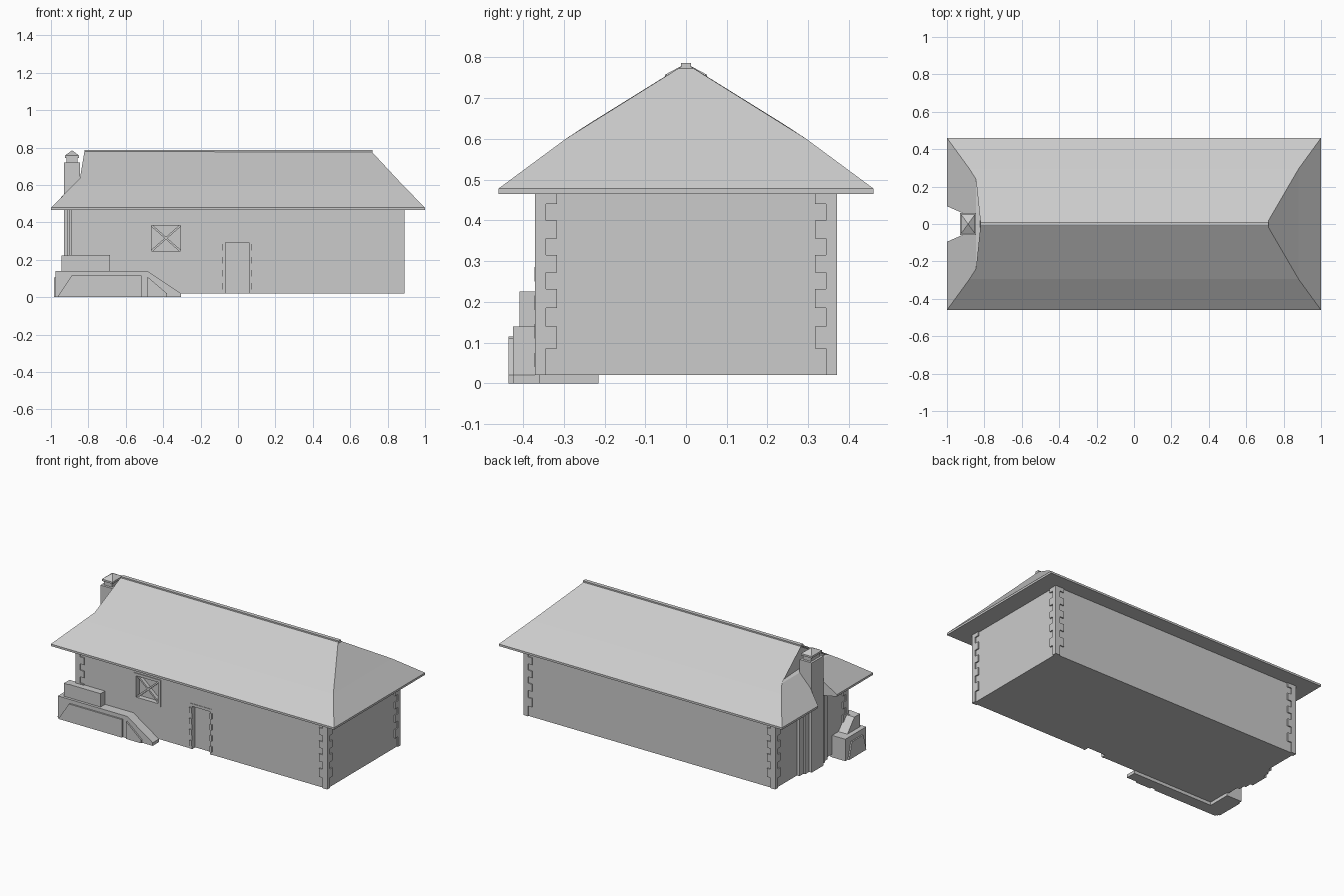
import bpy, bmesh
from mathutils import Vector

if "Cube" in bpy.data.objects:
    bpy.data.objects.remove(bpy.data.objects["Cube"])


def make(name, bm):
    bmesh.ops.recalc_face_normals(bm, faces=bm.faces)
    me = bpy.data.meshes.new(name)
    bm.to_mesh(me)
    bm.free()
    ob = bpy.data.objects.new(name, me)
    bpy.context.collection.objects.link(ob)
    return ob


def add_box(bm, x0, x1, y0, y1, z0, z1):
    vs = bmesh.ops.create_cube(bm, size=1)["verts"]
    for v in vs:
        v.co = Vector((x1 if v.co.x > 0 else x0, y1 if v.co.y > 0 else y0, z1 if v.co.z > 0 else z0))


def boxes(name, *dims):
    bm = bmesh.new()
    for d in dims:
        add_box(bm, *d)
    return make(name, bm)


def prism(name, pts, a, b, axis):
    """Extrude a profile: (x,z) along y, or (y,z) along x."""
    bm = bmesh.new()
    place = (lambda p, t: (p[0], t, p[1])) if axis == "y" else (lambda p, t: (t, p[0], p[1]))
    f = bm.faces.new([bm.verts.new(place(p, a)) for p in pts])
    ext = bmesh.ops.extrude_face_region(bm, geom=[f])["geom"]
    off = Vector((0, b - a, 0)) if axis == "y" else Vector((b - a, 0, 0))
    bmesh.ops.translate(bm, vec=off, verts=[g for g in ext if isinstance(g, bmesh.types.BMVert)])
    return make(name, bm)


# Walls with recessed window and door
walls = boxes("walls", (-.882, .882, -.363, .363, .02, .47))
for name, d in (("window_cutter", (-.48, -.29, -.5, -.335, .23, .40)),
                ("door_cutter", (-.085, .075, -.5, -.335, 0, .31))):
    cutter = boxes(name, d)
    cutter.hide_render = True
    mod = walls.modifiers.new(name, "BOOLEAN")
    mod.object = cutter
    mod.operation = "DIFFERENCE"
    mod.solver = "EXACT"
    bpy.context.view_layer.objects.active = walls
    bpy.ops.object.modifier_apply(modifier=mod.name)
    bpy.data.objects.remove(cutter)

# Corner quoins
teeth = [(.085, .14), (.185, .232), (.272, .315), (.355, .40), (.44, .466)]
for sx, nx in ((1, "right"), (-1, "left")):
    for sy, ny in ((1, "back"), (-1, "front")):
        bm = bmesh.new()
        spans = [(.857, .343, .02, .466)] + [(.83, .316, a, b) for a, b in teeth]
        for ix, iy, a, b in spans:
            xs, ys = sorted((sx * ix, sx * .89)), sorted((sy * iy, sy * .37))
            add_box(bm, *xs, *ys, a, b)
        make(f"quoins_{ny}_{nx}", bm)

# Window frame and crossed bars
boxes("window_frame", (-.48, -.462, -.367, -.335, .23, .40), (-.308, -.29, -.367, -.335, .23, .40),
      (-.462, -.308, -.367, -.335, .23, .247), (-.462, -.308, -.367, -.335, .383, .40))
for i, (z0, z1) in enumerate(((.247, .383), (.383, .247))):
    t = .007
    prism(f"window_bar_{i}", [(-.462, z0 - t), (-.308, z1 - t), (-.308, z1 + t), (-.462, z0 + t)],
          -.358, -.334, "y")

# Door frame with stepped jamb stones
bm = bmesh.new()
for x0, x1 in ((-.085, -.068), (.058, .075)):
    add_box(bm, x0, x1, -.366, -.334, .02, .31)
    for k in range(4):
        add_box(bm, x0, x1, -.372, -.36, .04 + k * .07, .075 + k * .07)
add_box(bm, -.068, .058, -.366, -.334, .293, .31)
make("door_frame", bm)

# Roof: hip on the right, half hip and gable on the left, notched for the chimney
bm = bmesh.new()
half = {"EL": (-1, .46, .478), "BL": (-.88, .295, .60), "GL": (-.845, .24, .636),
        "ER": (1, .46, .478), "BR": (.88, .295, .60), "TR": (.72, .02, .772),
        "N0": (-1, .095, .478), "N1": (-.92, .06, .559), "N2": (-.845, .06, .636)}
P = {k: bm.verts.new(c) for k, c in half.items()}
N = {k: bm.verts.new((c[0], -c[1], c[2])) for k, c in half.items()}
rl, rr = bm.verts.new((-.82, 0, .785)), bm.verts.new((.72, 0, .785))
for s in (P, N):
    bm.faces.new([s[k] for k in ("EL", "ER", "BR", "BL")])
    bm.faces.new([s[k] for k in ("BL", "BR", "TR")] + [rr, rl, s["GL"]])
    bm.faces.new([s[k] for k in ("EL", "BL", "GL", "N2", "N1", "N0")])
bm.faces.new((P["ER"], N["ER"], N["BR"], P["BR"]))
bm.faces.new((P["BR"], N["BR"], N["TR"], P["TR"]))
bm.faces.new((P["TR"], N["TR"], rr))
bm.faces.new((P["GL"], P["N2"], N["N2"], N["GL"], rl))
ext = bmesh.ops.extrude_edge_only(bm, edges=[e for e in bm.edges if e.is_boundary])["geom"]
for g in ext:
    if isinstance(g, bmesh.types.BMVert):
        g.co.z = .465
bmesh.ops.contextual_create(bm, geom=[g for g in ext if isinstance(g, bmesh.types.BMEdge)])
bmesh.ops.recalc_face_normals(bm, faces=bm.faces)
gable = [f for f in bm.faces if rl in f.verts and P["N2"] in f.verts]
bmesh.ops.inset_individual(bm, faces=gable, thickness=.012, depth=-.02)
make("roof", bm)
boxes("ridge_cap", (-.82, .72, -.012, .012, .77, .786))

# Chimney with stepped breast and pointed cap
boxes("chimney_breast", (-.90, -.87, -.14, .14, .02, .466), (-.912, -.87, -.10, .10, .02, .466))
boxes("chimney_shaft", (-.93, -.845, -.06, .06, .02, .72), (-.916, -.858, -.045, .045, .72, .748))
bm = bmesh.new()
base = [bm.verts.new((x, y, z)) for z in (.745, .757)
        for x, y in ((-.925, -.052), (-.85, -.052), (-.85, .052), (-.925, .052))]
tip = bm.verts.new((-.887, 0, .785))
bm.faces.new(base[:4])
for i in range(4):
    j = (i + 1) % 4
    bm.faces.new((base[i], base[j], base[4 + j], base[4 + i]))
    bm.faces.new((base[4 + i], base[4 + j], tip))
make("chimney_cap", bm)

# Corner buttress: low wall, its return, raised block and face panels
prism("buttress_front", [(-.975, 0), (-.975, .14), (-.485, .14), (-.305, .02), (-.305, 0)], -.425, -.36, "y")
boxes("buttress_return", (-.975, -.87, -.425, -.215, 0, .14))
prism("raised_block_front", [(-.945, .13), (-.945, .215), (-.90, .225), (-.685, .225), (-.685, .13)],
      -.408, -.36, "y")
prism("raised_block_return", [(-.408, .13), (-.408, .222), (-.35, .222), (-.27, .13)], -.945, -.87, "x")
prism("front_panel", [(-.965, 0), (-.89, .115), (-.515, .115), (-.515, 0)], -.435, -.42, "y")
prism("slope_panel", [(-.485, 0), (-.485, .11), (-.38, .02), (-.38, 0)], -.435, -.42, "y")
prism("side_panel", [(-.415, 0), (-.385, .105), (-.27, .105), (-.24, 0)], -.984, -.97, "x")
